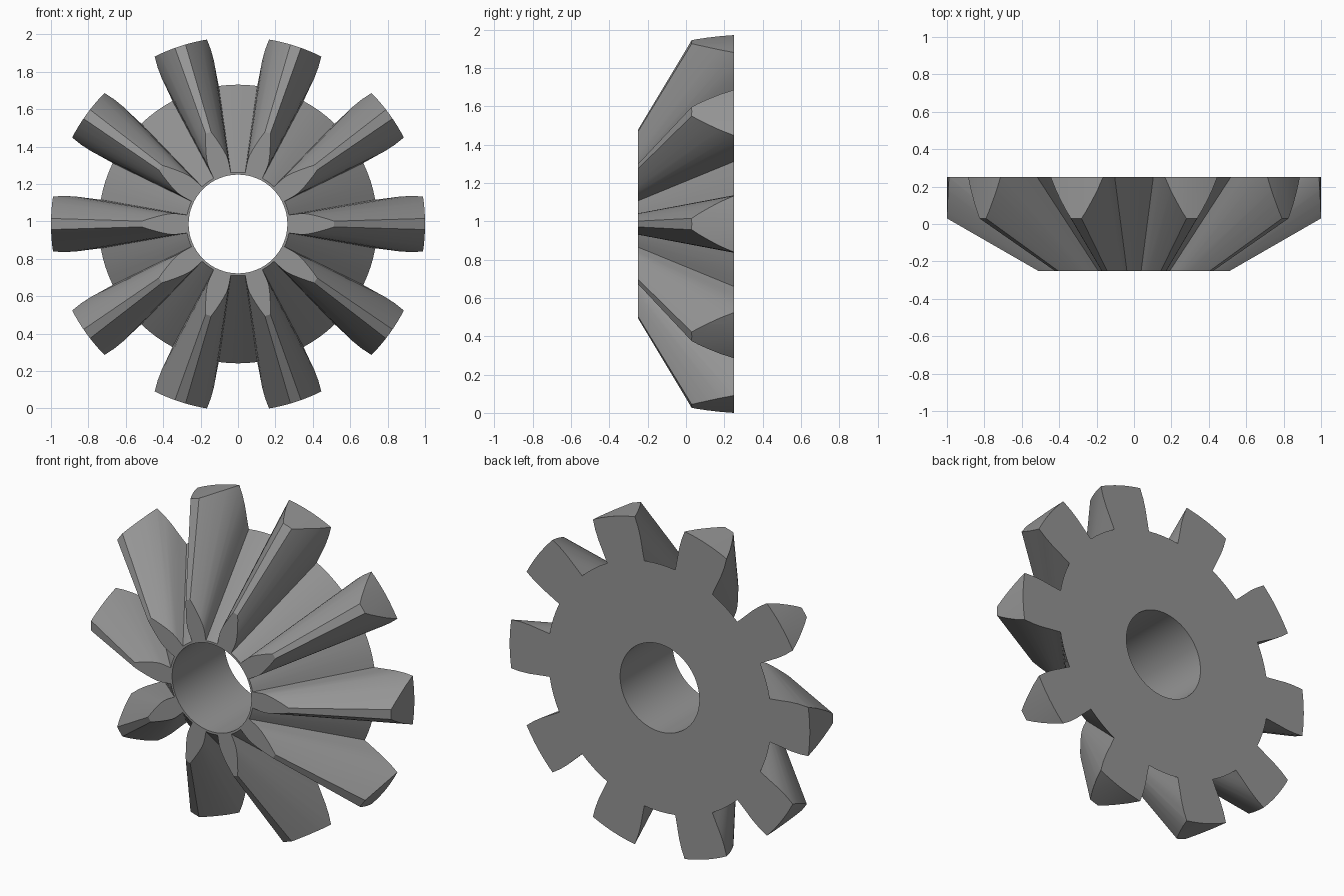
import bpy, bmesh, math

if "Cube" in bpy.data.objects:
    bpy.data.objects.remove(bpy.data.objects["Cube"])

TEETH = 10
HALF_DEPTH = 0.25      # gear spans y = -0.25 .. 0.25
APEX_Y = -0.545        # point where all tooth lines converge
CENTRE_Z = 0.986
ROOT_R, OUTER_R, BORE_R = 0.745, 1.0, 0.264

# (radius, half width) of one tooth flank on the back plane
FLANK = [(0.745, 0.130), (0.82, 0.139), (0.88, 0.147), (0.94, 0.150), (1.0, 0.147),
         (1.1, 0.127), (1.2, 0.100), (1.3, 0.070), (1.383, 0.041)]

steel = bpy.data.materials.new("grey steel")
steel.diffuse_color = (0.3, 0.3, 0.3, 1)
steel.use_nodes = True
steel.node_tree.nodes["Principled BSDF"].inputs["Base Color"].default_value = steel.diffuse_color


def gear_outline():
    """Closed outline of the toothed wheel on the back plane."""
    pts = []
    pitch = 2 * math.pi / TEETH
    root_half = math.asin(FLANK[0][1] / FLANK[0][0])
    for i in range(TEETH):
        a = i * pitch
        tooth = [(r, -w) for r, w in FLANK] + [(r, w) for r, w in reversed(FLANK)]
        for r, w in tooth:
            u = math.sqrt(r * r - w * w)
            pts.append((u * math.cos(a) - w * math.sin(a),
                        u * math.sin(a) + w * math.cos(a)))
        # root arc towards the next tooth
        for k in range(1, 4):
            b = a + root_half + (pitch - 2 * root_half) * k / 4
            pts.append((ROOT_R * math.cos(b), ROOT_R * math.sin(b)))
    return pts


def make_object(name, bm):
    bmesh.ops.recalc_face_normals(bm, faces=bm.faces)
    mesh = bpy.data.meshes.new(name)
    bm.to_mesh(mesh)
    bm.free()
    mesh.materials.append(steel)
    obj = bpy.data.objects.new(name, mesh)
    bpy.context.collection.objects.link(obj)
    obj.location.z = CENTRE_Z
    return obj


def loft(name, outline, rings):
    """Skin an outline through (y, scale) rings and cap both ends."""
    bm = bmesh.new()
    loops = [[bm.verts.new((x * s, y, z * s)) for x, z in outline] for y, s in rings]
    n = len(outline)
    for a, b in zip(loops, loops[1:]):
        for i in range(n):
            bm.faces.new((a[i], a[(i + 1) % n], b[(i + 1) % n], b[i]))
    bm.faces.new(loops[0])
    bm.faces.new(loops[-1])
    return make_object(name, bm)


def circle(radius, sides):
    return [(radius * math.cos(2 * math.pi * i / sides),
             radius * math.sin(2 * math.pi * i / sides)) for i in range(sides)]


def cut(obj, cutter, operation):
    mod = obj.modifiers.new(operation.lower(), 'BOOLEAN')
    mod.object, mod.operation, mod.solver = cutter, operation, 'EXACT'
    bpy.ops.object.modifier_apply(modifier=mod.name)
    bpy.data.objects.remove(cutter)


# Tapered gear body with teeth
front_scale = (-HALF_DEPTH - APEX_Y) / (HALF_DEPTH - APEX_Y)
gear = loft("bevel_gear", gear_outline(), [(-HALF_DEPTH, front_scale), (HALF_DEPTH, 1.0)])
bpy.context.view_layer.objects.active = gear
gear.select_set(True)

# Turned outer rim, then centre bore
cut(gear, loft("rim_cutter", circle(OUTER_R, 160), [(-0.5, 1), (0.5, 1)]), 'INTERSECT')
cut(gear, loft("bore_cutter", circle(BORE_R, 64), [(-0.5, 1), (0.5, 1)]), 'DIFFERENCE')

bpy.ops.object.shade_smooth_by_angle(angle=math.radians(25))
